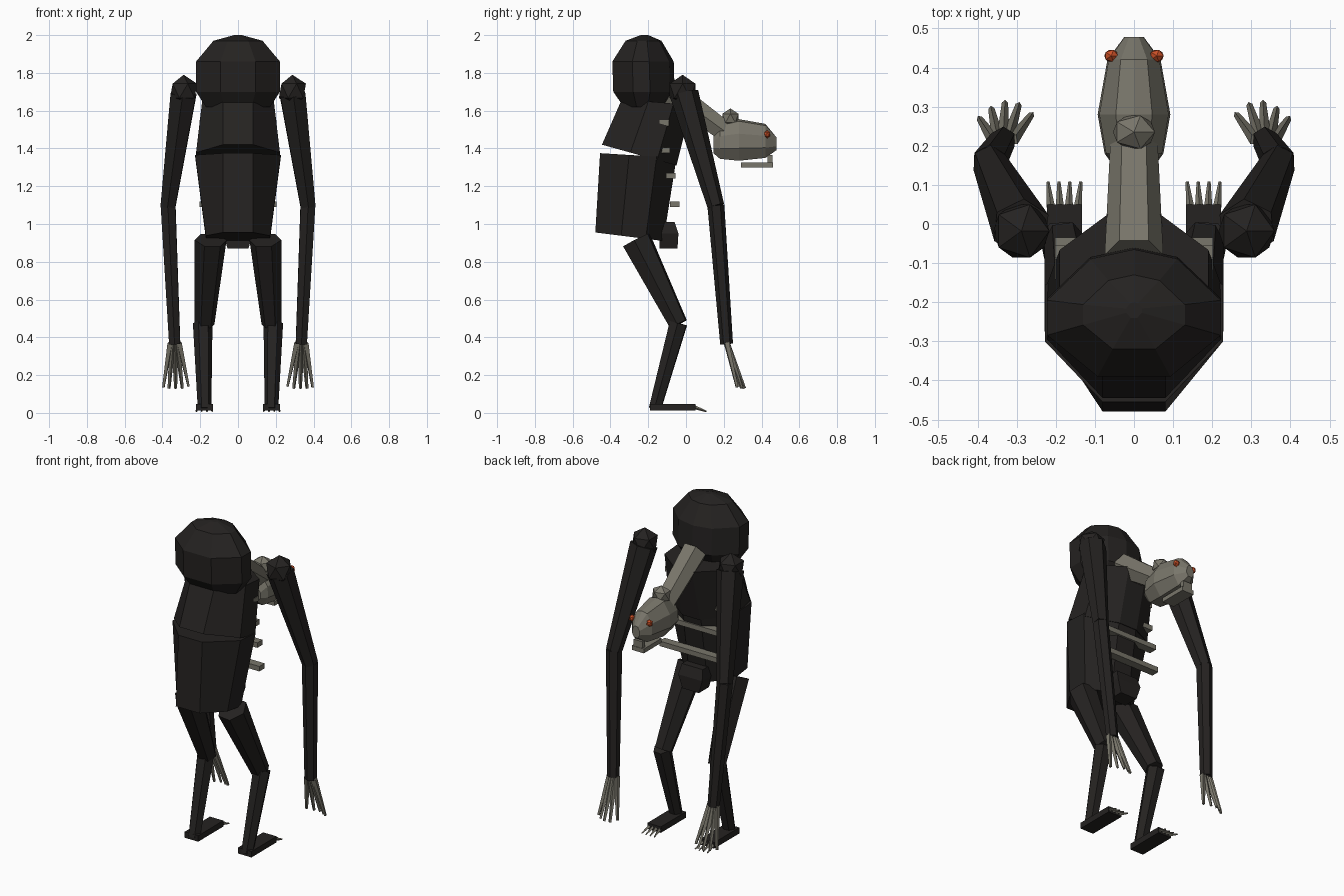
import bpy, bmesh
from mathutils import Vector, Matrix

if "Cube" in bpy.data.objects:
    bpy.data.objects.remove(bpy.data.objects["Cube"])


def material(name, rgb):
    m = bpy.data.materials.new(name)
    m.diffuse_color = (*rgb, 1)
    m.use_nodes = True
    m.node_tree.nodes["Principled BSDF"].inputs["Base Color"].default_value = m.diffuse_color
    return m


DARK = material("dark_hide", (0.018, 0.016, 0.015))
BONE = material("pale_skin", (0.19, 0.18, 0.145))
RED = material("red_eye", (0.6, 0.08, 0.02))


def finish(name, bm, mat):
    bmesh.ops.recalc_face_normals(bm, faces=bm.faces)
    me = bpy.data.meshes.new(name)
    bm.to_mesh(me)
    bm.free()
    me.materials.append(mat)
    ob = bpy.data.objects.new(name, me)
    bpy.context.collection.objects.link(ob)
    return ob


def loft(name, rings, mat):
    bm = bmesh.new()
    loops = [[bm.verts.new(p) for p in r] for r in rings]
    n = len(loops[0])
    for a, b in zip(loops, loops[1:]):
        for i in range(n):
            j = (i + 1) % n
            bm.faces.new((a[i], a[j], b[j], b[i]))
    bm.faces.new(loops[0])
    bm.faces.new(loops[-1])
    return finish(name, bm, mat)


def tube(name, a, b, r1, r2, mat, sides=6):
    a, b = Vector(a), Vector(b)
    d = b - a
    bm = bmesh.new()
    rot = d.to_track_quat('Z', 'X').to_matrix().to_4x4()
    bmesh.ops.create_cone(bm, cap_ends=True, segments=sides, radius1=r1, radius2=r2,
                          depth=d.length, matrix=Matrix.Translation((a + b) / 2) @ rot)
    return finish(name, bm, mat)


def box(name, c, size, mat):
    bm = bmesh.new()
    bmesh.ops.create_cube(bm, size=1, matrix=Matrix.Translation(c) @ Matrix.Diagonal((*size, 1)))
    return finish(name, bm, mat)


def ball(name, c, r, mat):
    bm = bmesh.new()
    bmesh.ops.create_icosphere(bm, subdivisions=1, radius=1,
                               matrix=Matrix.Translation(c) @ Matrix.Diagonal((*r, 1)))
    return finish(name, bm, mat)


def body_ring(zb, zf, w, yb, yf):
    """Eight-sided body section, back edge at yb/zb and front edge at yf/zf."""
    pts = [(0.08, 0), (w, 0.38), (w, 0.74), (0.06, 1)]
    pts += [(-x, t) for x, t in reversed(pts)]
    return [(x, yb + (yf - yb) * t, zb + (zf - zb) * t) for x, t in pts]


# Body
loft("lower_torso", [body_ring(0.955, 0.91, 0.17, -0.48, -0.12),
                     body_ring(1.375, 1.35, 0.227, -0.455, -0.05)], DARK)
loft("upper_torso", [body_ring(1.42, 1.31, 0.222, -0.445, -0.05),
                     body_ring(1.66, 1.63, 0.19, -0.34, 0.03)], DARK)


def hump_ring(z, w, yb, yf):
    h = (yf - yb) / 2
    m = (yf + yb) / 2
    return [(x * w, m + y * h, z) for x, y in
            ((0.42, -1), (1, -0.35), (1, 0.2), (0.5, 0.85), (0, 1),
             (-0.5, 0.85), (-1, 0.2), (-1, -0.35), (-0.42, -1))]


loft("back_hump", [hump_ring(1.62, 0.17, -0.33, -0.12),
                   hump_ring(1.70, 0.222, -0.385, -0.06),
                   hump_ring(1.86, 0.222, -0.39, -0.065),
                   hump_ring(1.97, 0.13, -0.32, -0.13),
                   hump_ring(2.0, 0.02, -0.24, -0.20)], DARK)
loft("pelvis", [[(x * w, y, z) for x, y in ((-1, -0.14), (1, -0.14), (1, yf), (-1, yf))]
                for z, w, yf in ((0.87, 0.055, -0.045), (0.95, 0.08, -0.04), (1.01, 0.07, -0.06))], DARK)

# Ribs across the chest
for i, (y, z) in enumerate(((-0.115, 1.535), (-0.11, 1.39), (-0.08, 1.255), (-0.06, 1.105))):
    box(f"rib_{i + 1}", (0, y, z), (0.405, 0.05, 0.03), BONE)

# Neck and head
tube("neck", (0, -0.08, 1.70), (0, 0.22, 1.48), 0.075, 0.06, BONE)


def head_ring(y, w, z0, z1):
    h, m = (z1 - z0) / 2, (z1 + z0) / 2
    return [(a * w, y, m + b * h) for a, b in
            ((0.5, -1), (1, -0.4), (0.95, 0.3), (0.5, 0.9), (0, 1),
             (-0.5, 0.9), (-0.95, 0.3), (-1, -0.4), (-0.5, -1))]


loft("head", [head_ring(0.145, 0.05, 1.375, 1.47), head_ring(0.18, 0.075, 1.345, 1.53),
              head_ring(0.28, 0.093, 1.335, 1.555), head_ring(0.42, 0.068, 1.35, 1.53),
              head_ring(0.478, 0.025, 1.39, 1.46)], BONE)
ball("head_knob", (0, 0.235, 1.56), (0.06, 0.05, 0.052), BONE)
box("jaw", (0, 0.375, 1.312), (0.08, 0.17, 0.026), BONE)
box("front_teeth", (0, 0.445, 1.34), (0.06, 0.025, 0.05), BONE)

for s, side in ((1, "right"), (-1, "left")):
    ball(f"{side}_eye", (s * 0.058, 0.43, 1.475), (0.02, 0.018, 0.022), RED)

    # Arms
    ball(f"{side}_shoulder", (s * 0.288, -0.018, 1.705), (0.08, 0.08, 0.085), DARK)
    tube(f"{side}_upper_arm", (s * 0.288, -0.01, 1.69), (s * 0.37, 0.158, 1.095), 0.077, 0.045, DARK)
    tube(f"{side}_forearm", (s * 0.37, 0.158, 1.10), (s * 0.335, 0.215, 0.365), 0.045, 0.034, DARK)
    tips = ((0.262, 0.28, 0.14), (0.295, 0.305, 0.13), (0.33, 0.31, 0.13),
            (0.365, 0.295, 0.13), (0.395, 0.27, 0.135))
    for i, (x, y, z) in enumerate(tips):
        root = (s * (0.335 + (i - 2) * 0.012), 0.215, 0.37)
        tube(f"{side}_finger_{i + 1}", root, (s * x, y, z), 0.017, 0.008, BONE, 4)

    # Legs
    tube(f"{side}_thigh", (s * 0.145, -0.262, 0.915), (s * 0.177, -0.04, 0.47), 0.085, 0.053, DARK)
    tube(f"{side}_shin", (s * 0.187, -0.04, 0.475), (s * 0.177, -0.165, 0.02), 0.052, 0.036, DARK)
    box(f"{side}_foot", (s * 0.178, -0.07, 0.03), (0.09, 0.24, 0.036), DARK)
    for i in range(4):
        x = 0.145 + 0.022 * i
        tube(f"{side}_toe_{i + 1}", (s * x, 0.03, 0.035), (s * (x + (i - 1.5) * 0.006), 0.108, 0.008),
             0.012, 0.004, BONE, 4)
